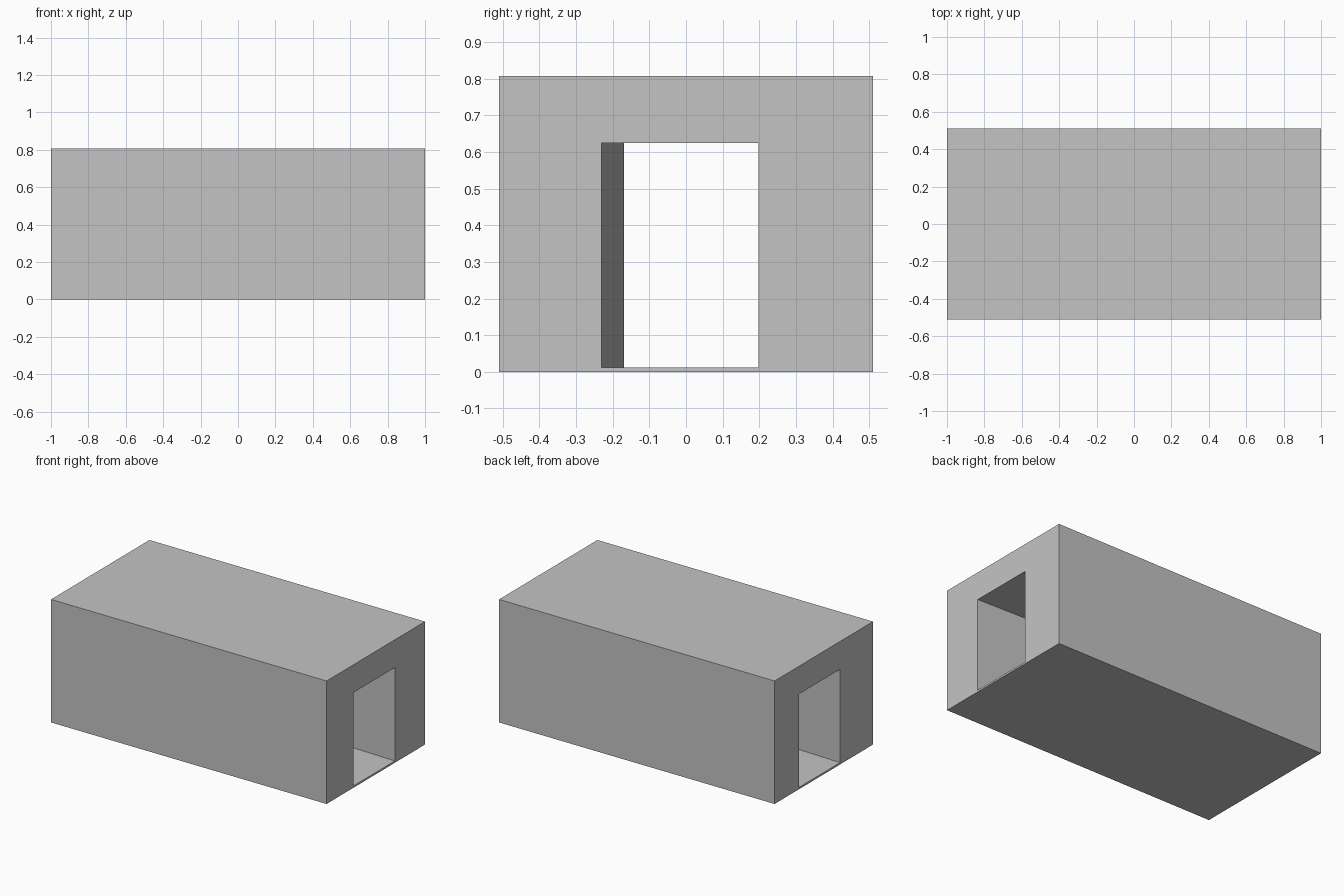
import bpy
import bmesh

cube = bpy.data.objects.get("Cube")
if cube:
    bpy.data.objects.remove(cube, do_unlink=True)

HALF_LENGTH, HALF_WIDTH, HEIGHT = 1.0, 0.51, 0.807
PASSAGE_HALF_WIDTH, FLOOR, CEILING = 0.214, 0.012, 0.624
SKEW = 0.0305      # sideways drift of the passage at x = -1 / +1 (opposite signs)
CENTRE = 0.014     # passage middle, slightly off the body axis

grey = bpy.data.materials.new("plain_grey")
grey.use_nodes = True
colour = (0.55, 0.55, 0.55, 1.0)
grey.diffuse_color = colour
grey.node_tree.nodes["Principled BSDF"].inputs["Base Color"].default_value = colour

bm = bmesh.new()


def ring(x, y0, y1, z0, z1):
    """Rectangular loop of vertices in a plane of constant x."""
    return [bm.verts.new((x, y, z)) for y, z in ((y0, z0), (y1, z0), (y1, z1), (y0, z1))]


def bridge(a, b):
    """Join two rectangular loops with four quads."""
    for i in range(4):
        j = (i + 1) % 4
        bm.faces.new((a[i], a[j], b[j], b[i]))


# Outer rectangle and doorway at each end
outer, inner = [], []
for side in (-1, 1):
    x = side * HALF_LENGTH
    mid = CENTRE - side * SKEW
    outer.append(ring(x, -HALF_WIDTH, HALF_WIDTH, 0, HEIGHT))
    inner.append(ring(x, mid - PASSAGE_HALF_WIDTH, mid + PASSAGE_HALF_WIDTH, FLOOR, CEILING))

# Outside walls, end frames and the slightly skewed through passage
bridge(outer[0], outer[1])
bridge(outer[1], inner[1])
bridge(inner[1], inner[0])
bridge(inner[0], outer[0])
bmesh.ops.recalc_face_normals(bm, faces=bm.faces)

mesh = bpy.data.meshes.new("tunnel_block")
bm.to_mesh(mesh)
bm.free()
mesh.materials.append(grey)
block = bpy.data.objects.new("tunnel_block", mesh)
bpy.context.collection.objects.link(block)
